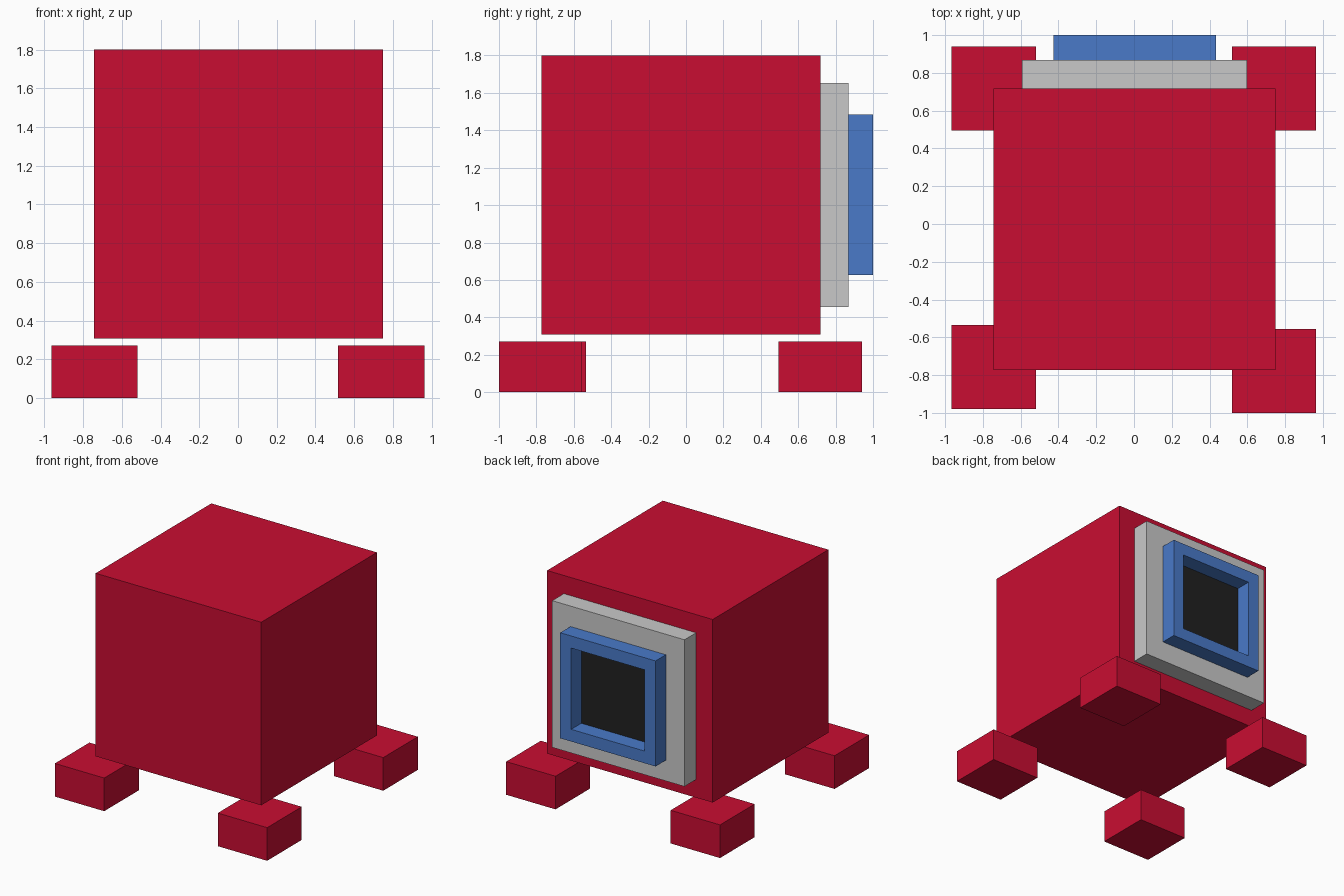
import bpy, bmesh
from mathutils import Vector

if "Cube" in bpy.data.objects:
    bpy.data.objects.remove(bpy.data.objects["Cube"])


def material(name, rgb):
    m = bpy.data.materials.new(name)
    m.diffuse_color = (*rgb, 1)
    m.use_nodes = True
    m.node_tree.nodes["Principled BSDF"].inputs["Base Color"].default_value = m.diffuse_color
    return m


RED = material("red", (0.584, 0.004, 0.032))
GREY = material("light grey", (0.584, 0.584, 0.584))
BLUE = material("blue", (0.067, 0.195, 0.584))
BLACK = material("black", (0.015, 0.015, 0.015))


def box(name, lo, hi, mat):
    """Axis-aligned box between two corners."""
    lo, hi = Vector(lo), Vector(hi)
    bm = bmesh.new()
    bmesh.ops.create_cube(bm, size=1)
    bmesh.ops.scale(bm, vec=hi - lo, verts=bm.verts)
    bmesh.ops.translate(bm, vec=(lo + hi) / 2, verts=bm.verts)
    mesh = bpy.data.meshes.new(name)
    bm.to_mesh(mesh)
    bm.free()
    mesh.materials.append(mat)
    obj = bpy.data.objects.new(name, mesh)
    bpy.context.collection.objects.link(obj)
    return obj


# Cube body
box("body", (-0.743, -0.772, 0.308), (0.75, 0.718, 1.80), RED)

# Feet, floating just under the body corners
FOOT, FOOT_H = 0.445, 0.27
for name, x, y in (("front_left_foot", -0.965, -0.98),
                   ("front_right_foot", 0.518, -1.0),
                   ("back_left_foot", -0.965, 0.495),
                   ("back_right_foot", 0.518, 0.495)):
    box(name, (x, y, 0), (x + FOOT, y + FOOT, FOOT_H), RED)

# Square plate on the back
box("back_plate", (-0.594, 0.718, 0.456), (0.599, 0.868, 1.652), GREY)

# Blue frame with a recessed black centre
frame = box("back_frame", (-0.426, 0.868, 0.625), (0.434, 1.0, 1.485), BLUE)
frame.data.materials.append(BLACK)
bm = bmesh.new()
bm.from_mesh(frame.data)
bm.normal_update()
face = max(bm.faces, key=lambda f: f.normal.y)
bmesh.ops.inset_region(bm, faces=[face], thickness=0.14)
floor = bmesh.ops.extrude_discrete_faces(bm, faces=[face])["faces"][0]
bmesh.ops.translate(bm, vec=(0, -0.13, 0), verts=floor.verts)
floor.material_index = 1
bm.to_mesh(frame.data)
bm.free()
